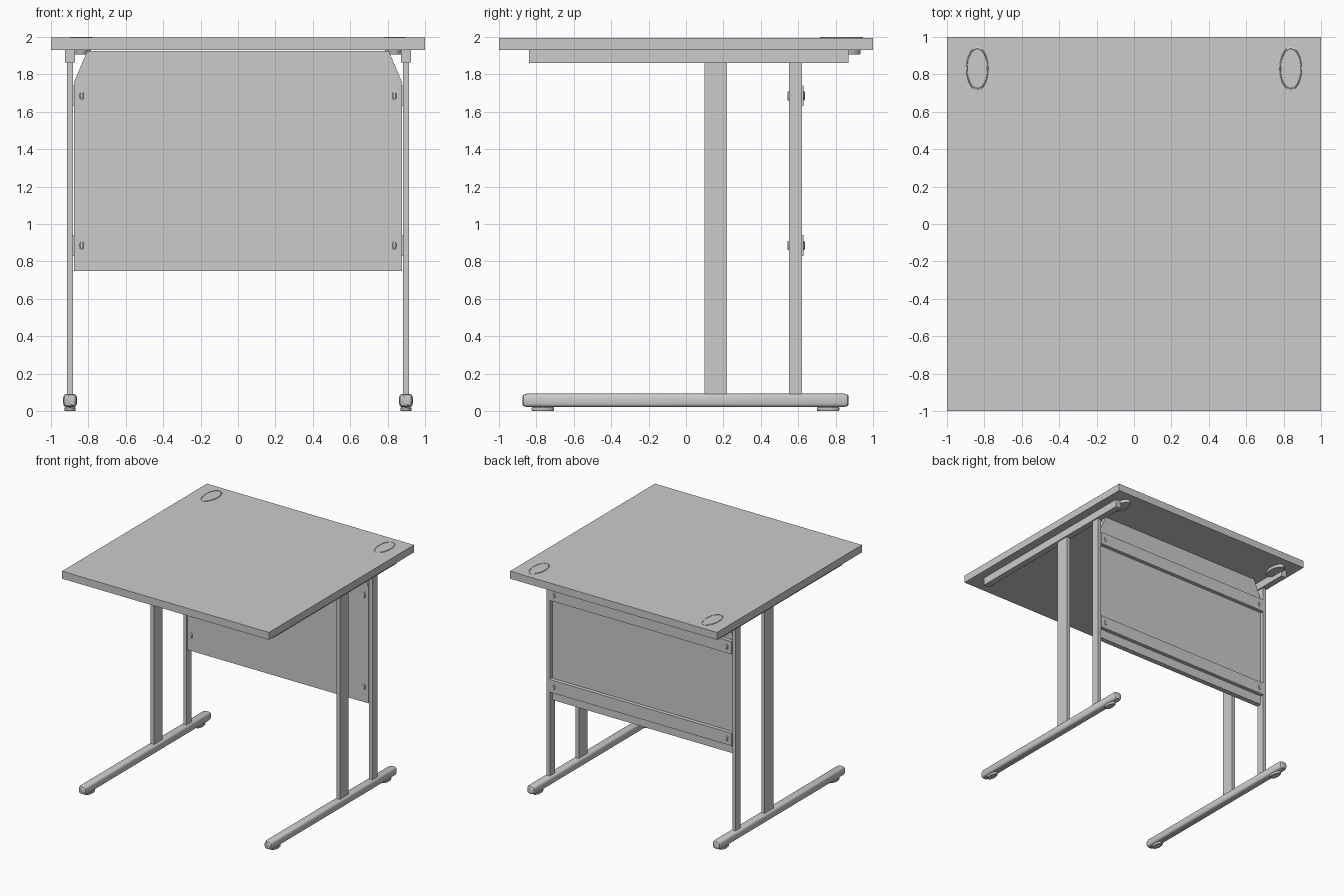
import bpy, bmesh, math
from mathutils import Vector

if "Cube" in bpy.data.objects:
    bpy.data.objects.remove(bpy.data.objects["Cube"])


def finish(bm, name, smooth=False):
    bmesh.ops.recalc_face_normals(bm, faces=bm.faces)
    me = bpy.data.meshes.new(name)
    bm.to_mesh(me)
    bm.free()
    ob = bpy.data.objects.new(name, me)
    bpy.context.collection.objects.link(ob)
    if smooth:
        bpy.ops.object.select_all(action='DESELECT')
        ob.select_set(True)
        bpy.context.view_layer.objects.active = ob
        bpy.ops.object.shade_smooth_by_angle(angle=math.radians(35))
    return ob


def box(name, lo, hi):
    bm = bmesh.new()
    bmesh.ops.create_cube(bm, size=1)
    lo, hi = Vector(lo), Vector(hi)
    for v in bm.verts:
        v.co = (lo + hi) / 2 + v.co * (hi - lo)
    return finish(bm, name)


def loft(name, rings):
    """Join equal-length rings of points and cap both ends."""
    bm = bmesh.new()
    loops = [[bm.verts.new(p) for p in ring] for ring in rings]
    n = len(loops[0])
    for a, b in zip(loops, loops[1:]):
        for i in range(n):
            bm.faces.new((a[i], a[(i + 1) % n], b[(i + 1) % n], b[i]))
    bm.faces.new(loops[0])
    bm.faces.new(loops[-1])
    return finish(bm, name, smooth=True)


def circle(n):
    return [(math.cos(2 * math.pi * i / n), math.sin(2 * math.pi * i / n)) for i in range(n)]


def disc_z(name, x, y, rx, ry, profile, n=40):
    """Elliptical turned part; profile is (radius factor, z)."""
    return loft(name, [[(x + rx * f * c, y + ry * f * s, z) for c, s in circle(n)]
                       for f, z in profile])


def disc_y(name, x, z, rx, rz, profile, n=20):
    return loft(name, [[(x + rx * f * c, y, z + rz * f * s) for c, s in circle(n)]
                       for f, y in profile])


def foot_bar(name, x):
    """Rounded tube with softened end caps."""
    def ring(y, f):
        pts = []
        for c, s in circle(24):
            px = math.copysign(abs(c) ** 0.55, c)
            pz = math.copysign(abs(s) ** 0.55, s)
            pts.append((x + 0.037 * f * px, y, 0.057 + 0.036 * f * pz))
        return pts
    return loft(name, [ring(y, f) for y, f in (
        (-0.875, 0.6), (-0.868, 0.85), (-0.85, 1), (0.845, 1), (0.863, 0.85), (0.87, 0.6))])


# Desktop
box("desktop", (-1, -1, 1.93), (1, 1, 1.995))

# Modesty panel with cut upper corners
bm = bmesh.new()
outline = [(-0.875, 0.75), (0.875, 0.75), (0.875, 1.76), (0.805, 1.925),
           (-0.805, 1.925), (-0.875, 1.76)]
face = bm.faces.new([bm.verts.new((x, 0.55, z)) for x, z in outline])
ext = bmesh.ops.extrude_face_region(bm, geom=[face])
moved = [g for g in ext["geom"] if isinstance(g, bmesh.types.BMVert)]
bmesh.ops.translate(bm, vec=(0, 0.045, 0), verts=moved)
finish(bm, "modesty_panel")

# Cross bars behind the panel
for label, z in (("upper", 1.63), ("lower", 0.83)):
    box(label + "_cross_bar", (-0.88, 0.595, z), (0.88, 0.628, z + 0.11))

# Side frames, fixings and cable ports
for side, s in (("left", -1), ("right", 1)):
    cx = 0.897 * s
    box(side + "_top_rail", (cx - 0.027, -0.84, 1.862), (cx + 0.027, 0.87, 1.93))
    box(side + "_front_column", (cx - 0.016, 0.10, 0.085), (cx + 0.016, 0.22, 1.865))
    box(side + "_back_column", (cx - 0.016, 0.55, 0.085), (cx + 0.016, 0.62, 1.865))
    foot_bar(side + "_foot_bar", cx)
    for end, y in (("front", -0.765), ("back", 0.76)):
        disc_z(f"{side}_{end}_glide", cx, y, 0.03, 0.06,
               [(0.9, 0), (1, 0.005), (1, 0.018), (0.7, 0.024), (0.7, 0.03)], 24)
    for label, z in (("upper", 1.685), ("lower", 0.885)):
        disc_y(f"{side}_{label}_front_cap", 0.835 * s, z, 0.011, 0.025,
               [(1, 0.552), (1, 0.546), (0.7, 0.542)])
        disc_y(f"{side}_{label}_back_bolt", 0.835 * s, z, 0.011, 0.025,
               [(1, 0.625), (1, 0.632), (0.7, 0.636)])
    disc_z(side + "_cable_port", 0.837 * s, 0.83, 0.059, 0.116,
           [(0.85, 1.905), (0.88, 1.91), (0.88, 1.994), (1, 1.994),
            (1, 1.997), (0.96, 2.0), (0.92, 2.0), (0.9, 1.998)])
